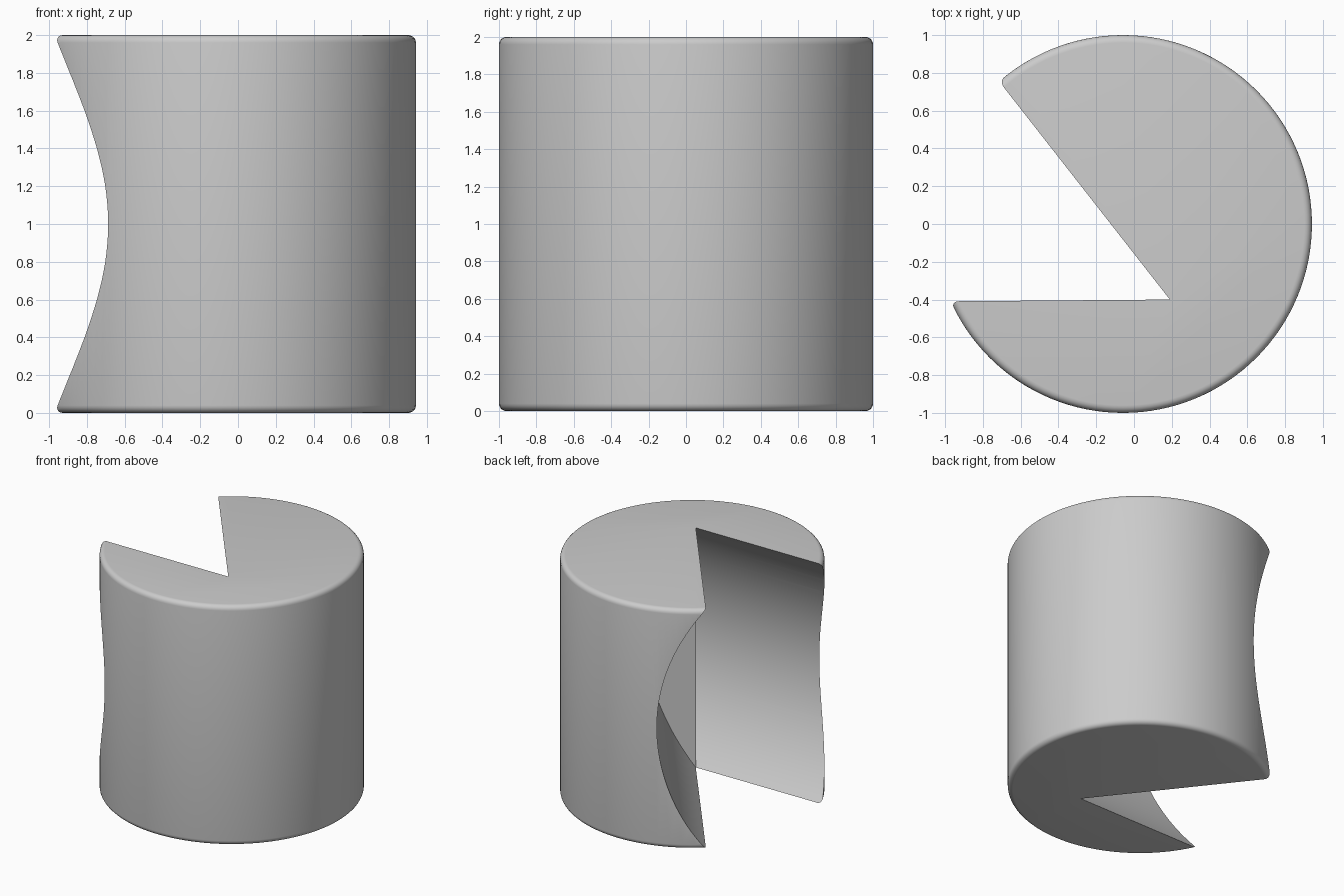
import bpy
import bmesh
import math
from mathutils import Vector

cube = bpy.data.objects.get("Cube")
if cube:
    bpy.data.objects.remove(cube, do_unlink=True)

RADIUS, HEIGHT, RIM = 1.0, 2.0, 0.04
CENTRE_X = -0.058
APEX = Vector((0.19, -0.40))
FRONT_DIR = Vector((-1.0, -0.008)).normalized()
BACK_DIR = Vector((-0.90, 1.15)).normalized()
BULGE = 0.37
STEPS = 40
REACH = 3.0

grey = bpy.data.materials.new("plain_grey")
grey.use_nodes = True
grey.diffuse_color = (0.6, 0.6, 0.6, 1)
grey.node_tree.nodes["Principled BSDF"].inputs["Base Color"].default_value = (0.6, 0.6, 0.6, 1)


def make_object(name, bm):
    bmesh.ops.recalc_face_normals(bm, faces=bm.faces)
    mesh = bpy.data.meshes.new(name)
    bm.to_mesh(mesh)
    bm.free()
    mesh.materials.append(grey)
    obj = bpy.data.objects.new(name, mesh)
    bpy.context.collection.objects.link(obj)
    return obj


def bulge_at(z):
    """Circular arc across the full height, deepest at the middle."""
    half = HEIGHT / 2
    r = (half ** 2 + BULGE ** 2) / (2 * BULGE)
    return max(0.0, math.sqrt(r * r - (z - half) ** 2) - (r - BULGE))


def make_cutter(name, curved, flat):
    """Wedge with one wall bowed outwards and the other wall flat."""
    sine = abs(curved.cross(flat))
    levels = [(-0.2, 0.0)]
    levels += [(HEIGHT * i / STEPS, bulge_at(HEIGHT * i / STEPS)) for i in range(STEPS + 1)]
    levels += [(HEIGHT + 0.2, 0.0)]
    bm = bmesh.new()
    rings = []
    for z, depth in levels:
        corner = APEX - flat * (depth / sine)
        points = (corner, corner + curved * REACH, APEX + flat * REACH)
        rings.append([bm.verts.new((p.x, p.y, z)) for p in points])
    for low, high in zip(rings, rings[1:]):
        for i in range(3):
            j = (i + 1) % 3
            bm.faces.new((low[i], low[j], high[j], high[i]))
    bm.faces.new(rings[0])
    bm.faces.new(rings[-1])
    cutter = make_object(name, bm)
    cutter.hide_render = True
    return cutter


# Solid drum with rounded rims
bm = bmesh.new()
bmesh.ops.create_cone(bm, cap_ends=True, segments=128, radius1=RADIUS, radius2=RADIUS, depth=HEIGHT)
bmesh.ops.translate(bm, verts=bm.verts, vec=(CENTRE_X, 0, HEIGHT / 2))
rims = [e for e in bm.edges if abs(e.verts[0].co.z - e.verts[1].co.z) < 0.001]
bmesh.ops.bevel(bm, geom=rims, offset=RIM, segments=5, profile=0.5, affect='EDGES')
drum = make_object("notched_drum", bm)

# Bowed notch through the side
cutters = [make_cutter("front_wall_cutter", FRONT_DIR, BACK_DIR),
           make_cutter("back_wall_cutter", BACK_DIR, FRONT_DIR)]
bpy.ops.object.select_all(action='DESELECT')
drum.select_set(True)
bpy.context.view_layer.objects.active = drum
for cutter in cutters:
    cut = drum.modifiers.new(cutter.name, 'BOOLEAN')
    cut.operation = 'DIFFERENCE'
    cut.solver = 'EXACT'
    cut.object = cutter
    bpy.ops.object.modifier_apply(modifier=cut.name)
for cutter in cutters:
    bpy.data.objects.remove(cutter, do_unlink=True)

bpy.ops.object.shade_smooth_by_angle(angle=math.radians(30))
